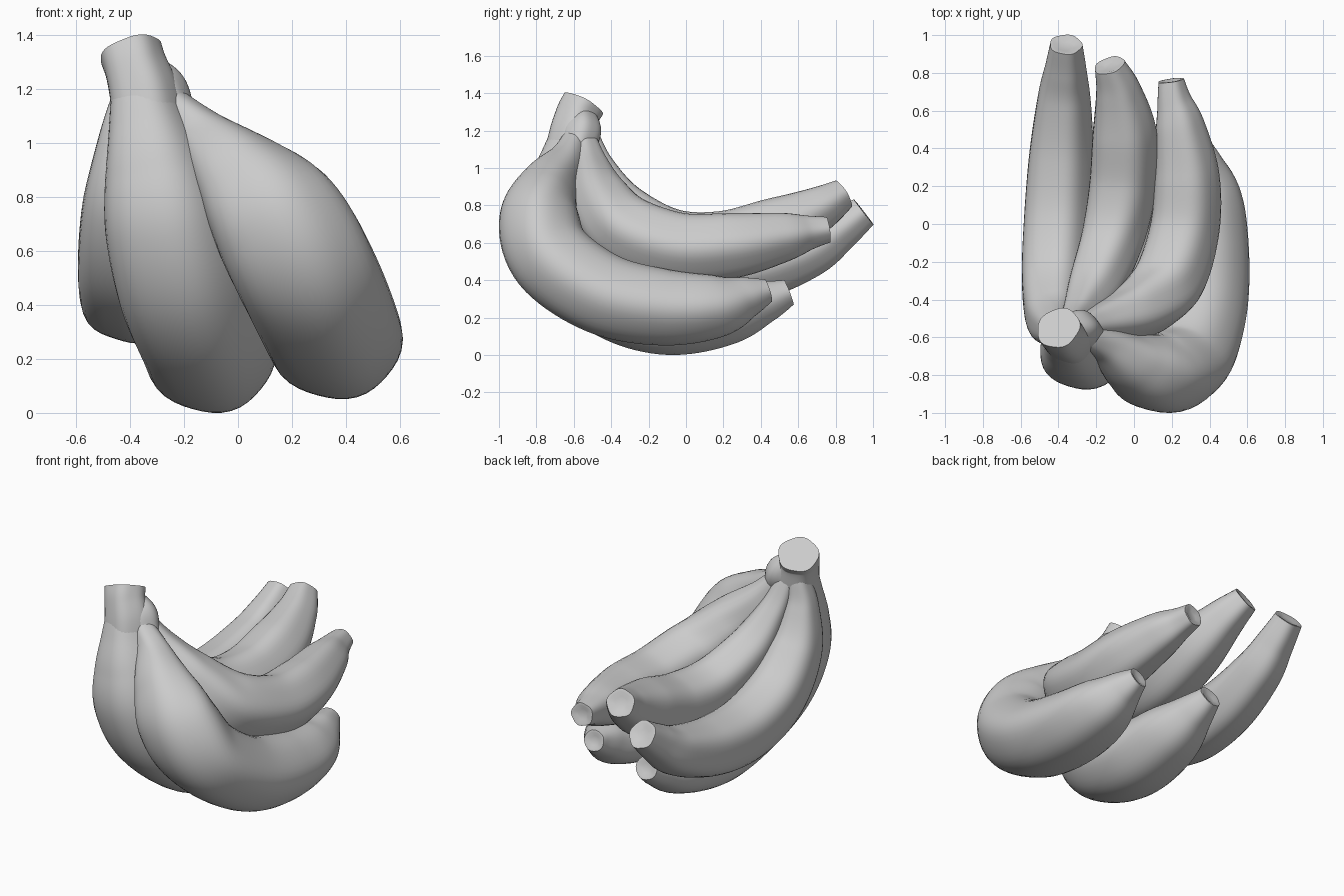
import bpy, bmesh, math
from mathutils import Vector

SIDES, STEPS = 40, 9


def spline(points):
    """Catmull-Rom through (x, y, z, radius) points."""
    p = [Vector(q) for q in points]
    p = [p[0] * 2 - p[1]] + p + [p[-1] * 2 - p[-2]]
    out = []
    for i in range(1, len(p) - 2):
        a, b, c, d = p[i - 1:i + 3]
        for s in range(STEPS):
            t = s / STEPS
            out.append(0.5 * (2 * b + (c - a) * t + (2 * a - 5 * b + 4 * c - d) * t * t
                              + (3 * b - a - 3 * c + d) * t ** 3))
    return out + [p[-2]]


def tube(name, points, ridge=0.02, wide=1.0, dent=0.01):
    """Sweep a softly five-sided section along a path, with dented cut ends."""
    path = spline(points)
    bm = bmesh.new()
    rings = []
    n = len(path)
    for i, q in enumerate(path):
        c = q.to_3d()
        t = (path[min(i + 1, n - 1)].to_3d() - path[max(i - 1, 0)].to_3d()).normalized()
        u = Vector((1, 0, 0))
        u = (u - t * u.dot(t)).normalized()
        v = t.cross(u)
        w = 1 + (wide - 1) * min(1, max(0, (q[3] - 0.08) / 0.1))  # only the belly is widened
        ring = []
        for k in range(SIDES):
            a = 2 * math.pi * k / SIDES
            r = q[3] * (1 + ridge * math.cos(5 * a))
            ring.append(bm.verts.new(c + (u * math.cos(a) * w + v * math.sin(a)) * r))
        rings.append(ring)
    for r0, r1 in zip(rings, rings[1:]):
        for k in range(SIDES):
            j = (k + 1) % SIDES
            bm.faces.new((r0[k], r0[j], r1[j], r1[k]))
    caps = [bm.faces.new(rings[0][::-1]), bm.faces.new(rings[-1])]
    bm.normal_update()
    for cap in caps:
        normal, mid = cap.normal.copy(), cap.calc_center_median()
        for scale, depth in ((0.8, 0), (0.6, dent)):
            bmesh.ops.inset_region(bm, faces=[cap], thickness=0.001, depth=0)
            for vert in cap.verts:
                vert.co = mid + (vert.co - mid) * scale - normal * depth
    bmesh.ops.recalc_face_normals(bm, faces=bm.faces)
    mesh = bpy.data.meshes.new(name)
    bm.to_mesh(mesh)
    bm.free()
    obj = bpy.data.objects.new(name, mesh)
    bpy.context.collection.objects.link(obj)
    bpy.ops.object.select_all(action='DESELECT')
    obj.select_set(True)
    bpy.context.view_layer.objects.active = obj
    bpy.ops.object.shade_smooth_by_angle(angle=math.radians(40))
    return obj


# Shared stem, its cut top leaning back and left
tube("stem", [(-0.40, -0.55, 1.34, 0.117), (-0.382, -0.578, 1.285, 0.117),
              (-0.35, -0.60, 1.18, 0.13), (-0.33, -0.62, 1.05, 0.135),
              (-0.31, -0.64, 0.92, 0.12)], 0.03, dent=0.0)
# Swollen collar where the fruit join the stem
tube("stem_collar", [(-0.36, -0.55, 1.28, 0.07), (-0.295, -0.555, 1.20, 0.10),
                     (-0.25, -0.58, 1.12, 0.09), (-0.20, -0.62, 1.05, 0.07)], 0.03)

# Front right fruit
tube("banana_front_right", [
    (-0.27, -0.59, 1.16, 0.065), (-0.15, -0.64, 1.045, 0.095), (-0.01, -0.735, 0.90, 0.155),
    (0.135, -0.785, 0.72, 0.212), (0.255, -0.71, 0.51, 0.224), (0.34, -0.44, 0.325, 0.218),
    (0.365, -0.12, 0.255, 0.204), (0.37, 0.16, 0.26, 0.168), (0.352, 0.33, 0.31, 0.11),
    (0.335, 0.44, 0.345, 0.062)], wide=1.17)
# Front left fruit, lowest of the bunch
tube("banana_front_left", [
    (-0.37, -0.59, 1.25, 0.10), (-0.34, -0.63, 1.08, 0.135), (-0.305, -0.665, 0.90, 0.175),
    (-0.265, -0.665, 0.70, 0.21), (-0.205, -0.57, 0.47, 0.22), (-0.13, -0.36, 0.29, 0.218),
    (-0.10, -0.08, 0.21, 0.21), (-0.095, 0.22, 0.23, 0.175), (-0.10, 0.42, 0.285, 0.115),
    (-0.11, 0.55, 0.335, 0.07)], wide=1.12)
# Back left fruit
tube("banana_back_left", [
    (-0.40, -0.55, 1.20, 0.06), (-0.42, -0.55, 1.02, 0.10), (-0.425, -0.48, 0.78, 0.155),
    (-0.42, -0.28, 0.56, 0.18), (-0.405, 0.02, 0.45, 0.184), (-0.39, 0.35, 0.46, 0.172),
    (-0.375, 0.65, 0.555, 0.142), (-0.365, 0.82, 0.665, 0.11), (-0.36, 0.95, 0.765, 0.085)],
    0.035)
# Back middle fruit
tube("banana_back_middle", [
    (-0.34, -0.54, 1.20, 0.06), (-0.29, -0.47, 1.00, 0.09), (-0.21, -0.33, 0.775, 0.14),
    (-0.12, -0.08, 0.615, 0.165), (-0.065, 0.20, 0.59, 0.178), (-0.055, 0.48, 0.67, 0.17),
    (-0.085, 0.70, 0.775, 0.122), (-0.13, 0.84, 0.86, 0.082)], 0.035)
# Back right fruit, resting on the front right one
tube("banana_back_right", [
    (-0.29, -0.55, 1.18, 0.06), (-0.17, -0.52, 1.02, 0.10), (0.01, -0.46, 0.84, 0.152),
    (0.17, -0.32, 0.67, 0.185), (0.26, -0.04, 0.575, 0.184), (0.275, 0.25, 0.585, 0.172),
    (0.24, 0.52, 0.63, 0.13), (0.21, 0.66, 0.655, 0.09), (0.195, 0.76, 0.67, 0.068)], 0.035)
